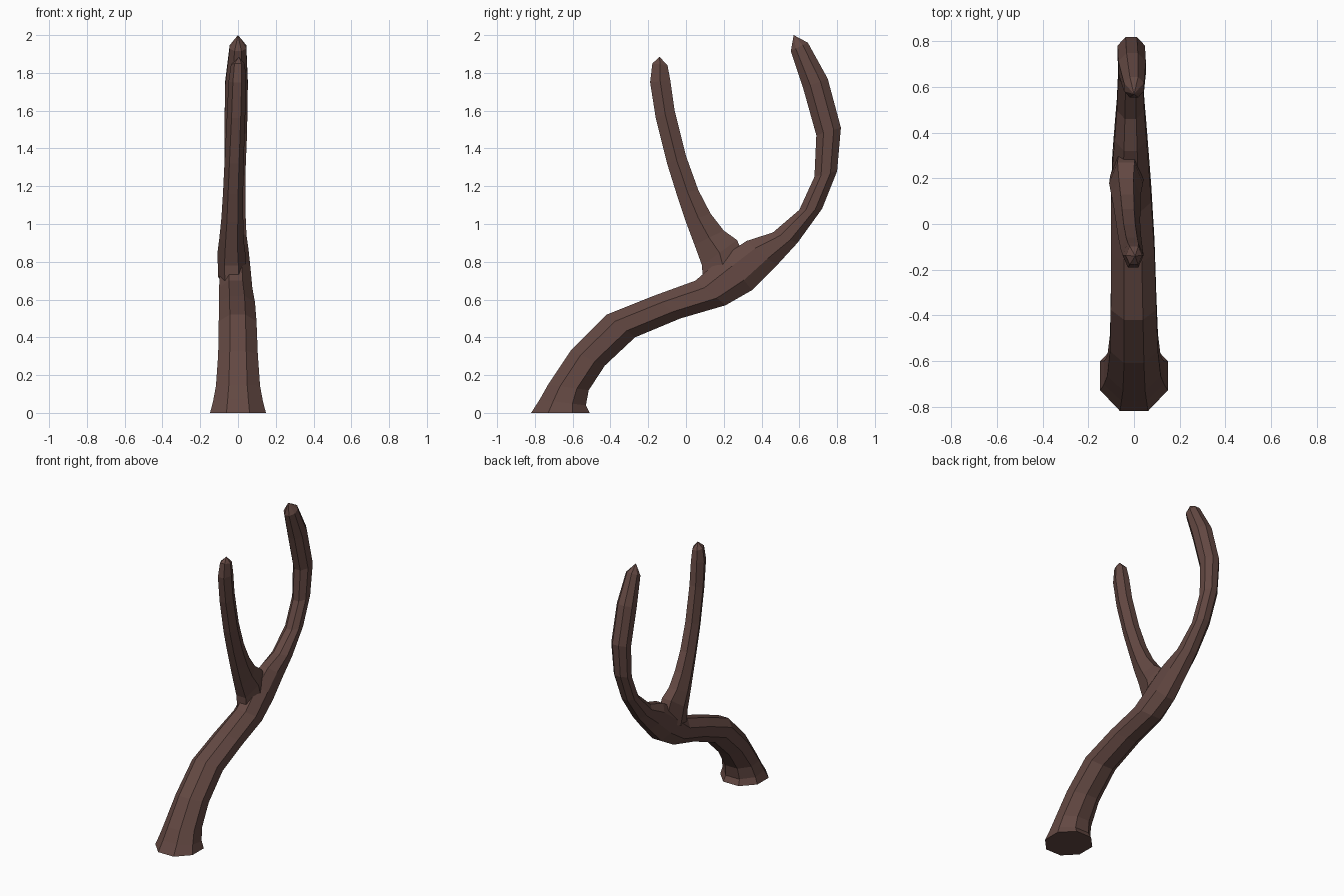
import bpy, bmesh, math
from mathutils import Vector

bark = bpy.data.materials.new("bark")
bark.diffuse_color = (0.125, 0.065, 0.055, 1)


def limb(name, rings, tip, sides=8):
    """Faceted limb: each ring is (y1, z1, y2, z2, centre x, half width) from its side profile."""
    bm = bmesh.new()
    loops = []
    for y1, z1, y2, z2, cx, hw in rings:
        a, b = Vector((cx, y1, z1)), Vector((cx, y2, z2))
        mid, half = (a + b) / 2, (b - a) / 2
        k = 1 / math.cos(math.pi / sides)
        loop = []
        for i in range(sides):
            t = math.tau * (i + 0.5) / sides
            loop.append(bm.verts.new(mid + half * k * math.cos(t) + Vector((hw * k * math.sin(t), 0, 0))))
        loops.append(loop)
    for lo, hi in zip(loops, loops[1:]):
        for i in range(sides):
            j = (i + 1) % sides
            bm.faces.new((lo[i], lo[j], hi[j], hi[i]))
    bm.faces.new(loops[0][::-1])
    top = bm.verts.new(tip)
    for i in range(sides):
        bm.faces.new((loops[-1][i], loops[-1][(i + 1) % sides], top))
    # ground contact stays flat
    bmesh.ops.recalc_face_normals(bm, faces=bm.faces)
    mesh = bpy.data.meshes.new(name)
    bm.to_mesh(mesh)
    bm.free()
    mesh.materials.append(bark)
    ob = bpy.data.objects.new(name, mesh)
    bpy.context.collection.objects.link(ob)
    return ob


# Flared root, leaning trunk and the long curved branch
trunk = limb("trunk", [
    (-0.82, 0.00, -0.51, 0.00, 0.00, 0.148),
    (-0.775, 0.07, -0.53, 0.04, 0.00, 0.132),
    (-0.73, 0.15, -0.515, 0.12, 0.00, 0.117),
    (-0.61, 0.33, -0.43, 0.25, 0.00, 0.105),
    (-0.42, 0.52, -0.27, 0.40, -0.002, 0.10),
    (-0.17, 0.62, -0.03, 0.50, -0.005, 0.095),
    (0.05, 0.70, 0.21, 0.57, -0.012, 0.088),
    (0.20, 0.83, 0.35, 0.65, -0.015, 0.08),
    (0.32, 0.91, 0.48, 0.78, -0.015, 0.07),
    (0.46, 0.955, 0.59, 0.90, -0.015, 0.06),
    (0.60, 1.075, 0.72, 1.08, -0.015, 0.054),
    (0.68, 1.25, 0.80, 1.28, -0.015, 0.054),
    (0.69, 1.47, 0.82, 1.51, -0.012, 0.06),
    (0.62, 1.72, 0.75, 1.77, -0.008, 0.06),
    (0.555, 1.915, 0.645, 1.96, 0.00, 0.044),
], (0.00, 0.57, 2.00))

# Shorter branch, its foot buried in the trunk
branch = limb("side_branch", [
    (0.09, 0.66, 0.33, 0.78, -0.03, 0.065),
    (0.085, 0.78, 0.27, 0.915, -0.035, 0.064),
    (0.045, 0.89, 0.20, 0.965, -0.035, 0.055),
    (0.00, 1.01, 0.13, 1.055, -0.03, 0.05),
    (-0.05, 1.16, 0.065, 1.18, -0.026, 0.046),
    (-0.10, 1.32, 0.00, 1.36, -0.02, 0.044),
    (-0.16, 1.56, -0.06, 1.60, -0.01, 0.042),
    (-0.19, 1.75, -0.083, 1.76, -0.004, 0.04),
    (-0.178, 1.85, -0.098, 1.84, 0.00, 0.032),
], (0.005, -0.14, 1.885), 6)

# Weld the branch into the trunk
weld = trunk.modifiers.new("weld_branch", 'BOOLEAN')
weld.operation = 'UNION'
weld.solver = 'EXACT'
weld.object = branch
bpy.context.view_layer.objects.active = trunk
trunk.select_set(True)
bpy.ops.object.modifier_apply(modifier=weld.name)
bpy.data.objects.remove(branch)
